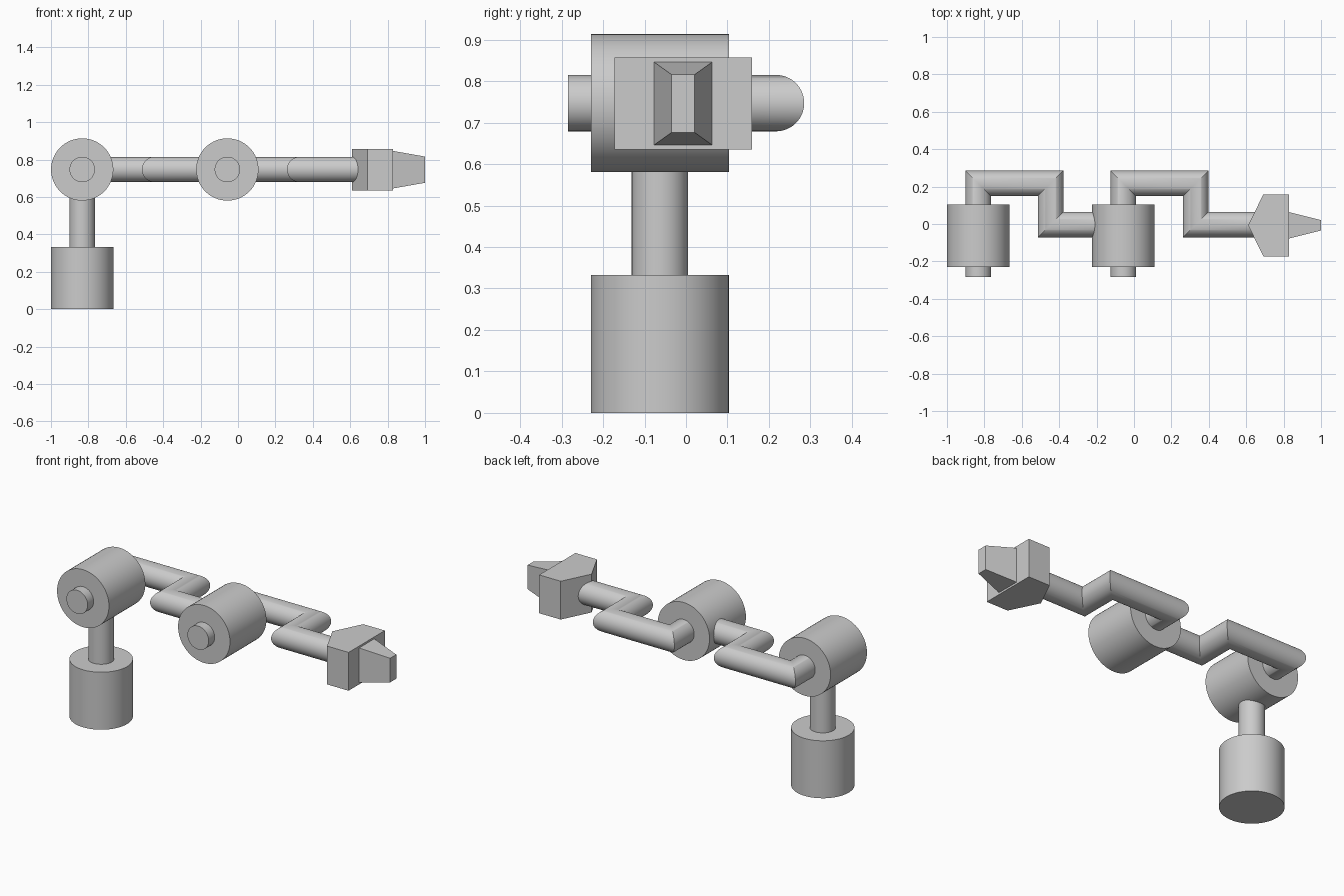
import bpy, bmesh, math
from mathutils import Vector

if "Cube" in bpy.data.objects:
    bpy.data.objects.remove(bpy.data.objects["Cube"])

SEG = 64
PIPE_R, DRUM_R = 0.068, 0.1665
AXIS_Y, ARM_Z = -0.063, 0.747      # column centre line, arm height
SHOULDER_X, ELBOW_X = -0.833, -0.057

grey = bpy.data.materials.new("light_grey")
grey.diffuse_color = (0.6, 0.6, 0.6, 1)
grey.use_nodes = True
grey.node_tree.nodes["Principled BSDF"].inputs["Base Color"].default_value = grey.diffuse_color


def finish(name, bm, smooth):
    bmesh.ops.recalc_face_normals(bm, faces=bm.faces)
    mesh = bpy.data.meshes.new(name)
    bm.to_mesh(mesh)
    bm.free()
    mesh.materials.append(grey)
    ob = bpy.data.objects.new(name, mesh)
    bpy.context.collection.objects.link(ob)
    if smooth:
        bpy.ops.object.select_all(action='DESELECT')
        ob.select_set(True)
        bpy.context.view_layer.objects.active = ob
        bpy.ops.object.shade_smooth_by_angle(angle=math.radians(30))
    return ob


def loft(bm, rings):
    """Skin closed rings of points and cap both ends."""
    rows = [[bm.verts.new(p) for p in r] for r in rings]
    n = len(rows[0])
    for a, b in zip(rows, rows[1:]):
        for i in range(n):
            j = (i + 1) % n
            bm.faces.new((a[i], a[j], b[j], b[i]))
    bm.faces.new(rows[0][::-1])
    bm.faces.new(rows[-1])


def pipe(name, path, radius):
    """Round tube along a path, with mitred corners."""
    pts = [Vector(p) for p in path]
    dirs = [(b - a).normalized() for a, b in zip(pts, pts[1:])]
    d = dirs[0]
    u = Vector((0, 0, 1)) if abs(d.z) < 0.5 else Vector((1, 0, 0))
    v = d.cross(u)
    ring = [pts[0] + radius * (u * math.cos(t) + v * math.sin(t))
            for t in (2 * math.pi * i / SEG for i in range(SEG))]
    rings = [ring]
    for k, d in enumerate(dirs):
        # slide the ring along d until it meets the mitre plane
        n = d + dirs[k + 1] if k + 1 < len(dirs) else d
        ring = [p + d * ((pts[k + 1] - p).dot(n) / d.dot(n)) for p in ring]
        rings.append(ring)
    bm = bmesh.new()
    loft(bm, rings)
    return finish(name, bm, True)


# base and column
pipe("base", [(SHOULDER_X, AXIS_Y, 0), (SHOULDER_X, AXIS_Y, 0.333)], DRUM_R)
pipe("column", [(SHOULDER_X, AXIS_Y, 0.32), (SHOULDER_X, AXIS_Y, 0.7)], PIPE_R)

# joint drums and the cranked arms that pass through them
for label, x, end in (("shoulder", SHOULDER_X, ELBOW_X), ("elbow", ELBOW_X, 0.68)):
    pipe(label + "_drum", [(x, AXIS_Y - DRUM_R, ARM_Z), (x, AXIS_Y + DRUM_R, ARM_Z)], DRUM_R)
    pipe(label + "_arm", [(x, -0.284, ARM_Z), (x, 0.217, ARM_Z),
                          (x + 0.387, 0.217, ARM_Z), (x + 0.387, -0.003, ARM_Z),
                          (end, -0.003, ARM_Z)], PIPE_R)

# gripper body: pointed-back prism
HAND_Y, HAND_Z = -0.007, 0.746
outline = [(0.61, 0), (0.692, -0.166), (0.83, -0.166), (0.83, 0.166), (0.692, 0.166)]
bm = bmesh.new()
loft(bm, [[(x, HAND_Y + y, HAND_Z + s * 0.111) for x, y in outline] for s in (-1, 1)])
finish("gripper_body", bm, False)

# gripper tip: tapered block
bm = bmesh.new()
loft(bm, [[(x, HAND_Y + sy * hy, HAND_Z + sz * hz)
           for sy, sz in ((-1, -1), (1, -1), (1, 1), (-1, 1))]
          for x, hy, hz in ((0.83, 0.07, 0.1), (1.0, 0.028, 0.07))])
finish("gripper_tip", bm, False)
